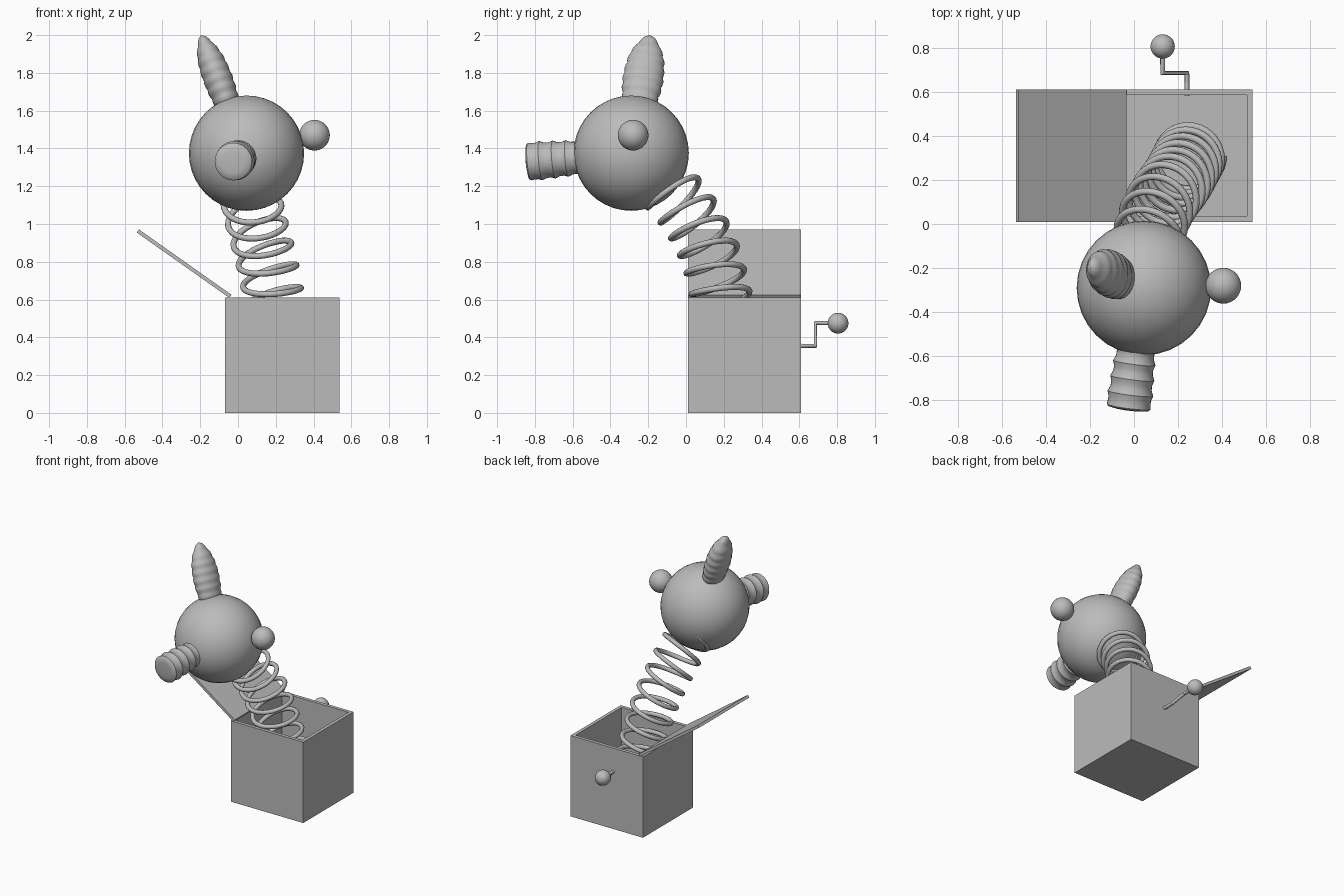
import bpy, bmesh, math
from mathutils import Vector, Matrix

if "Cube" in bpy.data.objects:
    bpy.data.objects.remove(bpy.data.objects["Cube"], do_unlink=True)

grey = bpy.data.materials.new("plain_grey")
grey.use_nodes = True
grey.diffuse_color = (0.5, 0.5, 0.5, 1)
grey.node_tree.nodes["Principled BSDF"].inputs["Base Color"].default_value = (0.5, 0.5, 0.5, 1)


def add(name, bm, smooth=None):
    bmesh.ops.recalc_face_normals(bm, faces=bm.faces)
    me = bpy.data.meshes.new(name)
    bm.to_mesh(me)
    bm.free()
    me.materials.append(grey)
    ob = bpy.data.objects.new(name, me)
    bpy.context.collection.objects.link(ob)
    if smooth:
        bpy.ops.object.select_all(action='DESELECT')
        ob.select_set(True)
        bpy.context.view_layer.objects.active = ob
        bpy.ops.object.shade_smooth_by_angle(angle=math.radians(smooth))
    return ob


def block(size, centre, rot=0):
    bm = bmesh.new()
    m = Matrix.Translation(centre) @ Matrix.Rotation(rot, 4, 'Y') @ Matrix.Diagonal((*size, 1))
    bmesh.ops.create_cube(bm, size=1, matrix=m)
    return bm


def ball(name, centre, r):
    bm = bmesh.new()
    bmesh.ops.create_uvsphere(bm, u_segments=32, v_segments=20, radius=r,
                              matrix=Matrix.Translation(centre))
    add(name, bm, 60)


def lathe(name, origin, axis, hint, profile, flat=1.0, segs=32):
    """Turn (distance, radius) pairs around an axis; flat squeezes one side."""
    z = Vector(axis).normalized()
    y = (Vector(hint) - z * z.dot(Vector(hint))).normalized()
    x = y.cross(z)
    bm = bmesh.new()
    rings = []
    for d, r in profile:
        ring = []
        for i in range(segs):
            a = math.tau * i / segs
            ring.append(bm.verts.new(Vector(origin) + z * d
                                     + x * (r * flat * math.cos(a)) + y * (r * math.sin(a))))
        rings.append(ring)
    for lo, hi in zip(rings, rings[1:]):
        for i in range(segs):
            j = (i + 1) % segs
            bm.faces.new((lo[i], lo[j], hi[j], hi[i]))
    bm.faces.new(rings[0])
    bm.faces.new(rings[-1])
    add(name, bm, 40)


def tube(name, points, r):
    cu = bpy.data.curves.new(name, 'CURVE')
    cu.dimensions = '3D'
    cu.bevel_depth = r
    cu.bevel_resolution = 3
    cu.use_fill_caps = True
    sp = cu.splines.new('POLY')
    sp.points.add(len(points) - 1)
    for p, co in zip(sp.points, points):
        p.co = (*co, 1)
    tmp = bpy.data.objects.new(name + "_curve", cu)
    bpy.context.collection.objects.link(tmp)
    dg = bpy.context.evaluated_depsgraph_get()
    me = bpy.data.meshes.new_from_object(tmp.evaluated_get(dg))
    bm = bmesh.new()
    bm.from_mesh(me)
    bpy.data.objects.remove(tmp, do_unlink=True)
    bpy.data.meshes.remove(me)
    add(name, bm, 50)


# Open box: inset the top and sink it to the floor
bm = block((0.605, 0.6, 0.61), (0.235, 0.31, 0.305))
bm.faces.ensure_lookup_table()
top = max(bm.faces, key=lambda f: f.calc_center_median().z)
bmesh.ops.inset_region(bm, faces=[top], thickness=0.036)
sunk = bmesh.ops.extrude_face_region(bm, geom=[top])["geom"]
bmesh.ops.translate(bm, vec=(0, 0, -0.574), verts=[v for v in sunk if isinstance(v, bmesh.types.BMVert)])
if top.is_valid:
    bmesh.ops.delete(bm, geom=[top], context='FACES_ONLY')
add("box", bm)

# Lid leaning open
add("lid", block((0.6, 0.6, 0.02), (-0.285, 0.31, 0.79), math.radians(35.2)))

# Bent spring: helix wound around a smooth centre line
ctrl = [Vector(p) for p in ((0.255, 0.31, 0.045), (0.235, 0.27, 0.3), (0.19, 0.19, 0.61),
                            (0.145, 0.13, 0.83), (0.1, 0.05, 1.0), (0.07, -0.04, 1.13),
                            (0.05, -0.13, 1.23))]
ext = [2 * ctrl[0] - ctrl[1]] + ctrl + [2 * ctrl[-1] - ctrl[-2]]
path = []
for a, b, c, d in zip(ext, ext[1:], ext[2:], ext[3:]):
    for k in range(40):
        t = k / 40
        path.append(0.5 * (2 * b + (c - a) * t + (2 * a - 5 * b + 4 * c - d) * t ** 2
                           + (3 * b - a - 3 * c + d) * t ** 3))
dist = [0.0]
for p, q in zip(path, path[1:]):
    dist.append(dist[-1] + (q - p).length)
pitch, coil_r, steps = 0.122, 0.15, 36
coil, k = [], 0
for n in range(int(dist[-1] / pitch * steps)):
    s = n * pitch / steps
    while dist[k + 1] < s:
        k += 1
    f = (s - dist[k]) / (dist[k + 1] - dist[k])
    tan = (path[k + 1] - path[k]).normalized()
    near, far = max(k - 8, 0), min(k + 8, len(path) - 1)
    tan = (path[far] - path[near]).normalized()
    u = (Vector((1, 0, 0)) - tan * tan.x).normalized()
    v = tan.cross(u)
    a = -math.tau * n / steps
    coil.append(path[k].lerp(path[k + 1], f) + coil_r * (u * math.cos(a) + v * math.sin(a)))
tube("spring", coil, 0.016)

# Head and side ball
head = (0.045, -0.29, 1.375)
ball("head", head, 0.305)
ball("left_ball", (0.405, -0.28, 1.47), 0.081)

# Ribbed snout, wider at the blunt tip
snout = []
for i in range(13):
    t = i / 12
    snout.append((0.25 + 0.28 * t, 0.083 + 0.015 * t + (0.009 if i % 3 == 1 else 0)))
snout += [(0.545, 0.1), (0.552, 0.094), (0.558, 0.06)]
lathe("snout", head, (-0.07, -0.545, -0.045), (0, 0, 1), snout)

# Ribbed, flattened ear with a rounded tip
ear = []
for i in range(33):
    t = i / 32
    base = 0.07 + 0.032 * math.sin(math.pi * min(t / 0.9, 1))
    cap = math.sqrt(max(0.0, 1 - max(0.0, (t - 0.68) / 0.32) ** 2))
    rib = 0.007 * abs(math.sin(math.pi * i / 4)) * (1 if t < 0.9 else 0)
    ear.append((0.22 + 0.455 * t, max(0.004, (base + rib) * cap)))
lathe("right_ear", head, (-0.24, 0.1, 0.625), (0, 1, 0), ear, flat=0.72)

# Crank with ball handle on the back
tube("crank", [(0.24, 0.58, 0.355), (0.24, 0.685, 0.355), (0.13, 0.685, 0.475), (0.13, 0.8, 0.475)], 0.012)
ball("crank_handle", (0.13, 0.805, 0.475), 0.055)
